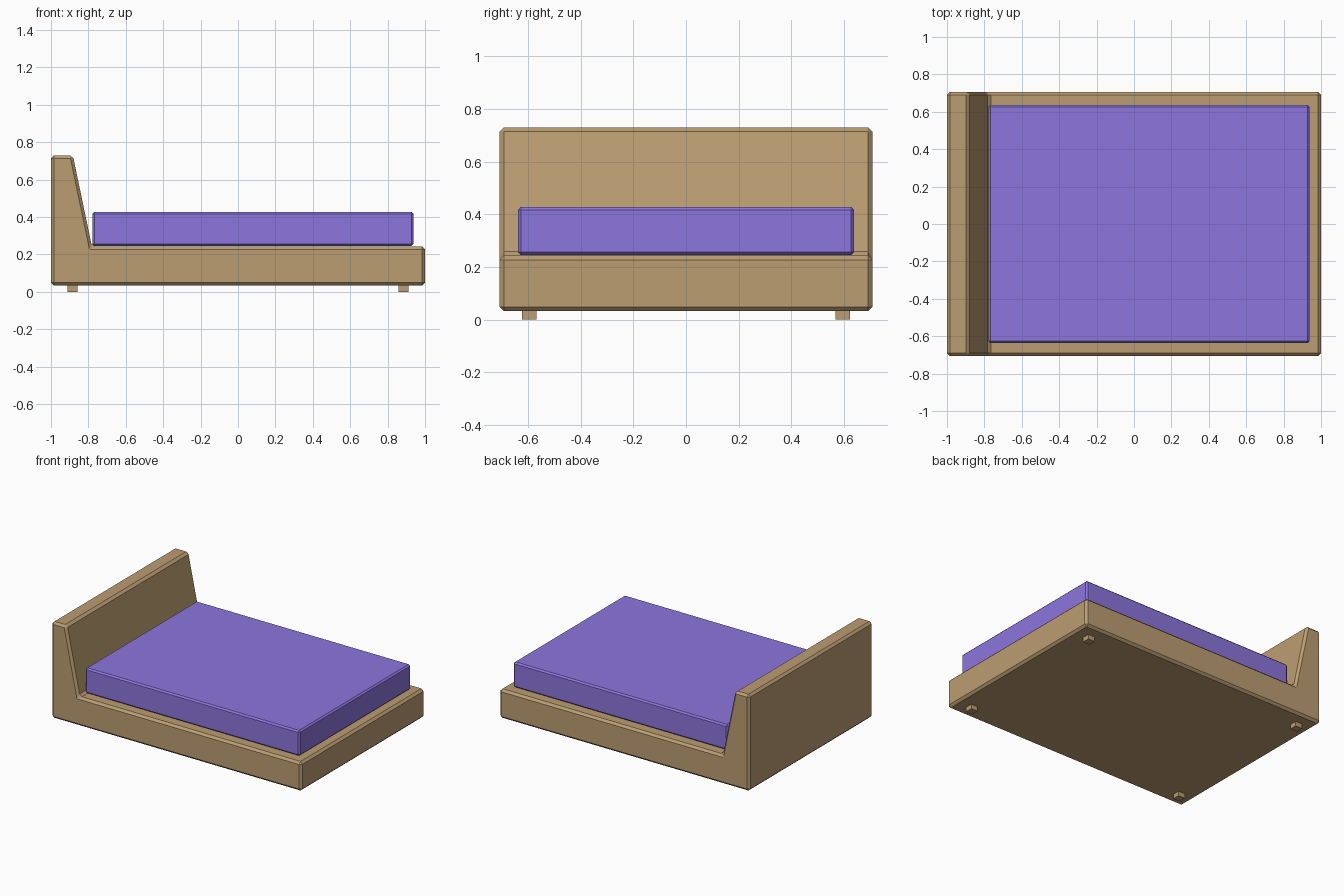
import bpy
import bmesh

if "Cube" in bpy.data.objects:
    bpy.data.objects.remove(bpy.data.objects["Cube"])


def material(name, color):
    mat = bpy.data.materials.new(name)
    mat.diffuse_color = color
    mat.use_nodes = True
    mat.node_tree.nodes["Principled BSDF"].inputs["Base Color"].default_value = mat.diffuse_color
    return mat


def extrude_profile(name, profile, y0, y1, mat, bevel=0):
    """Extrude an x-z outline from y0 to y1, with optional chamfered edges."""
    bm = bmesh.new()
    face = bm.faces.new([bm.verts.new((x, y0, z)) for x, z in profile])
    ext = bmesh.ops.extrude_face_region(bm, geom=[face])
    moved = [v for v in ext["geom"] if isinstance(v, bmesh.types.BMVert)]
    bmesh.ops.translate(bm, verts=moved, vec=(0, y1 - y0, 0))
    bmesh.ops.recalc_face_normals(bm, faces=bm.faces)
    mesh = bpy.data.meshes.new(name)
    bm.to_mesh(mesh)
    bm.free()
    mesh.materials.append(mat)
    obj = bpy.data.objects.new(name, mesh)
    bpy.context.collection.objects.link(obj)
    if bevel:
        mod = obj.modifiers.new("chamfer", "BEVEL")
        mod.width = bevel
        mod.segments = 1
        mod.limit_method = "ANGLE"
    return obj


def rect(x0, x1, z0, z1):
    return [(x0, z0), (x1, z0), (x1, z1), (x0, z1)]


wood = material("wood", (0.50, 0.34, 0.17, 1))
purple = material("purple_fabric", (0.26, 0.18, 0.72, 1))

# Base and sloped headboard in one piece
extrude_profile("bed_frame",
                [(-1, 0.033), (1, 0.033), (1, 0.243),
                 (-0.781, 0.243), (-0.883, 0.73), (-1, 0.73)],
                -0.707, 0.707, wood, 0.016)

# Mattress
extrude_profile("mattress", rect(-0.778, 0.938, 0.245, 0.428),
                -0.637, 0.637, purple, 0.011)

# Four short feet, sunk slightly into the base
for sx, end in ((-1, "head"), (1, "foot")):
    for sy, side in ((-1, "front"), (1, "back")):
        x, y = sx * 0.884, sy * 0.595
        extrude_profile(f"{end}_{side}_leg",
                        rect(x - 0.027, x + 0.027, 0, 0.04),
                        y - 0.027, y + 0.027, wood)
